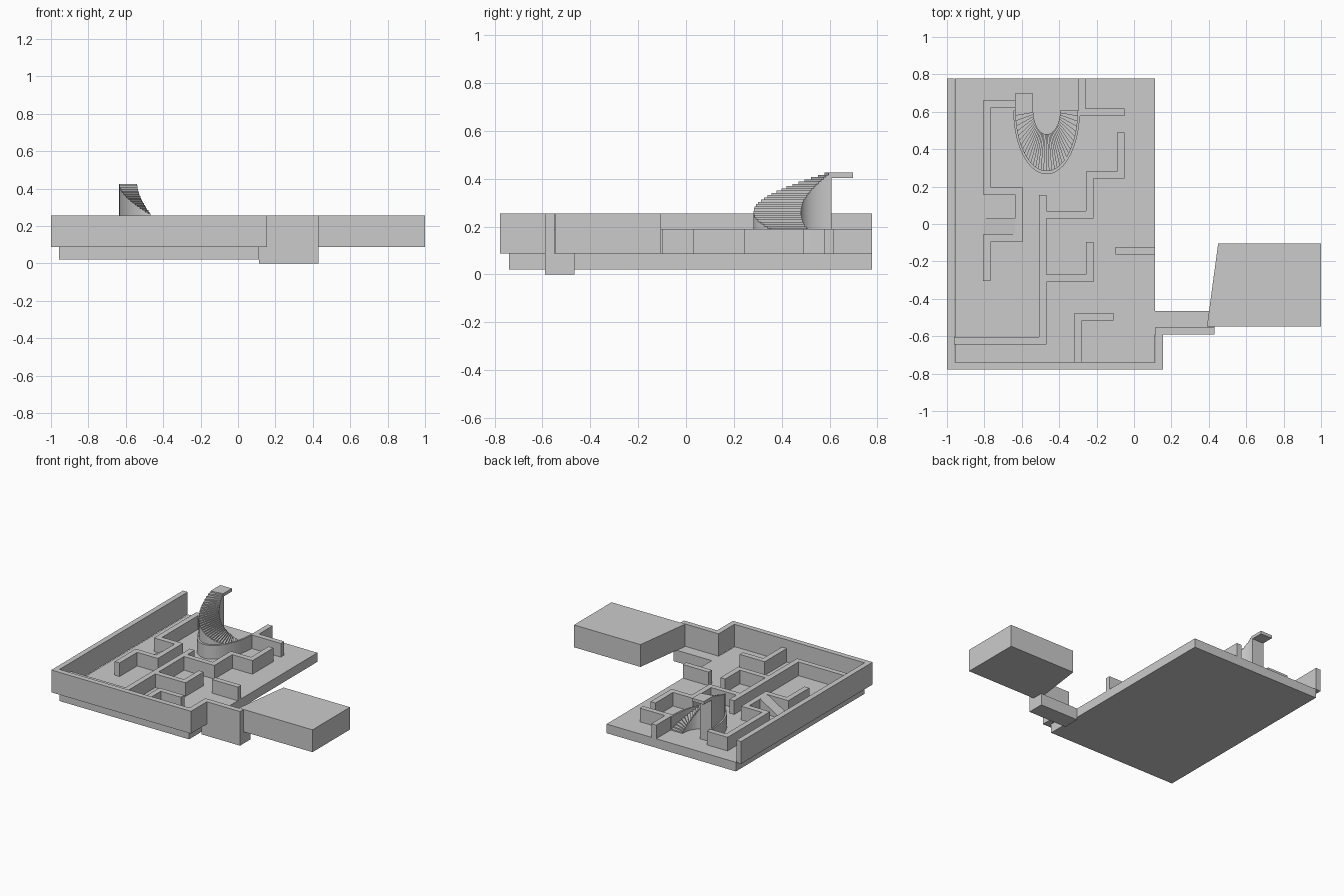
import bpy, bmesh
from math import pi, cos, sin
from mathutils import Vector

if "Cube" in bpy.data.objects:
    bpy.data.objects.remove(bpy.data.objects["Cube"])

FLOOR, LOW, HIGH = 0.088, 0.19, 0.255


def add_prism(bm, poly, z0, z1):
    lo = [bm.verts.new((x, y, z0)) for x, y in poly]
    hi = [bm.verts.new((x, y, z1)) for x, y in poly]
    bm.faces.new(lo[::-1])
    bm.faces.new(hi)
    n = len(poly)
    for i in range(n):
        j = (i + 1) % n
        bm.faces.new((lo[i], lo[j], hi[j], hi[i]))


def finish(name, bm):
    bmesh.ops.recalc_face_normals(bm, faces=bm.faces)
    me = bpy.data.meshes.new(name)
    bm.to_mesh(me)
    bm.free()
    ob = bpy.data.objects.new(name, me)
    bpy.context.collection.objects.link(ob)
    return ob


def prism(name, poly, z0, z1):
    bm = bmesh.new()
    add_prism(bm, poly, z0, z1)
    return finish(name, bm)


def box(name, x0, x1, y0, y1, z0, z1):
    return prism(name, [(x0, y0), (x1, y0), (x1, y1), (x0, y1)], z0, z1)


def wall(name, path, z1=LOW, width=0.04):
    """Mitred wall along a centreline."""
    p = [Vector(q) for q in path]
    left, right = [], []
    for i, q in enumerate(p):
        a = (q - p[i - 1]).normalized() if i else (p[1] - q).normalized()
        b = (p[i + 1] - q).normalized() if i < len(p) - 1 else a
        na, nb = Vector((-a.y, a.x)), Vector((-b.y, b.x))
        off = (na + nb) / (1 + na.dot(nb)) * width / 2
        left.append(q + off)
        right.append(q - off)
    return prism(name, left + right[::-1], FLOOR, z1)


# Main slab, corridor floor and side block
box("floor_slab", -0.957, 0.113, -0.74, 0.777, 0.02, FLOOR)
box("corridor_floor", 0.113, 0.43, -0.59, -0.465, 0.0, FLOOR)
prism("side_block", [(0.39, -0.548), (1, -0.548), (1, -0.105), (0.45, -0.105)], FLOOR, HIGH)

# Tall outer wall
wall("outer_wall", [(-0.98, 0.777), (-0.98, -0.757), (0.135, -0.757),
                    (0.135, -0.57), (0.43, -0.57)], HIGH)

# Low inner walls
wall("long_wall", [(-0.96, -0.625), (-0.487, -0.625), (-0.487, 0.155)])
wall("hook_wall", [(-0.467, -0.29), (-0.237, -0.29), (-0.237, -0.096)])
wall("stepped_wall", [(-0.467, 0.05), (-0.237, 0.05), (-0.237, 0.262),
                      (-0.07, 0.262), (-0.07, 0.49)])
wall("stub_wall", [(-0.10, -0.143), (0.113, -0.143)])
wall("front_wall", [(-0.297, -0.737), (-0.297, -0.497), (-0.11, -0.497)])
wall("left_wall", [(-0.634, 0.64), (-0.786, 0.64), (-0.786, 0.178), (-0.615, 0.178),
                   (-0.615, -0.077), (-0.786, -0.077), (-0.786, -0.305)])
wall("back_wall", [(-0.278, 0.777), (-0.278, 0.597), (-0.05, 0.597)])

# Small ramp beside the left wall
bm = bmesh.new()
x0, x1 = -0.805, -0.634
sides = [[bm.verts.new(c) for c in ((x0, y, FLOOR), (x1, y, FLOOR), (x1, y, LOW))]
         for y in (-0.057, 0.03)]
bm.faces.new(sides[0])
bm.faces.new(sides[1][::-1])
for i in range(3):
    j = (i + 1) % 3
    bm.faces.new((sides[0][i], sides[0][j], sides[1][j], sides[1][i]))
finish("ramp", bm)

# Curved solid stair, rising from the right round to the left
CX, CY, STEPS, TOP = -0.467, 0.607, 36, 0.425


def arc(a, b, t):
    return (CX + a * cos(t), CY - b * sin(t))


stairs, rim = bmesh.new(), bmesh.new()
for i in range(STEPS):
    t0, t1 = pi * i / STEPS, pi * (i + 1) / STEPS
    z = FLOOR + (TOP - FLOOR) * (i + 1) / STEPS
    add_prism(stairs, [arc(0.072, 0.127, t0), arc(0.168, 0.325, t0),
                       arc(0.168, 0.325, t1), arc(0.072, 0.127, t1)], FLOOR, z)
finish("curved_stairs", stairs)

# Low rim wall hugging the outside of the stair
ts = [pi * i / STEPS for i in range(STEPS + 1)]
add_prism(rim, [arc(0.178, 0.341, t) for t in ts]
          + [arc(0.165, 0.323, t) for t in reversed(ts)], FLOOR, LOW)
finish("stair_rim", rim)

# Landing at the top of the stair
box("stair_landing", -0.635, -0.539, 0.605, 0.697, 0.402, TOP)
